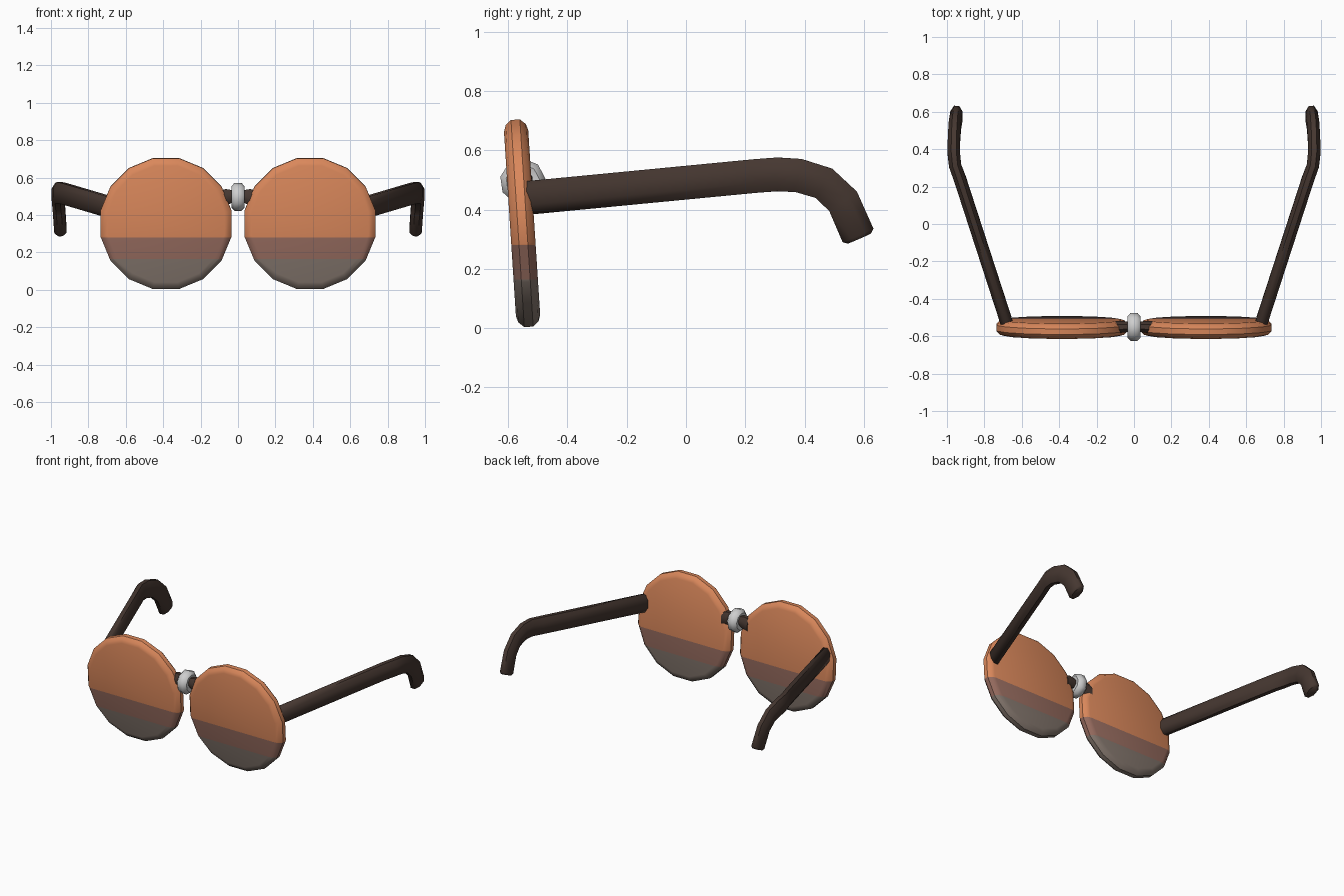
import bpy, bmesh, math
from mathutils import Vector, Matrix

if "Cube" in bpy.data.objects:
    bpy.data.objects.remove(bpy.data.objects["Cube"])


def material(name, rgb):
    m = bpy.data.materials.new(name)
    m.diffuse_color = (*rgb, 1)
    m.use_nodes = True
    m.node_tree.nodes["Principled BSDF"].inputs["Base Color"].default_value = m.diffuse_color
    return m


ORANGE = material("orange lens", (0.70, 0.245, 0.105))
MAUVE = material("mauve lens band", (0.31, 0.15, 0.115))
GREY = material("grey lens band", (0.225, 0.178, 0.150))
BROWN = material("dark brown", (0.060, 0.038, 0.030))
SILVER = material("silver", (0.62, 0.62, 0.62))


def finish(bm, name, mats, angle=40):
    bmesh.ops.recalc_face_normals(bm, faces=bm.faces)
    me = bpy.data.meshes.new(name)
    bm.to_mesh(me)
    bm.free()
    ob = bpy.data.objects.new(name, me)
    bpy.context.collection.objects.link(ob)
    for m in mats:
        me.materials.append(m)
    bpy.ops.object.select_all(action='DESELECT')
    ob.select_set(True)
    bpy.context.view_layer.objects.active = ob
    bpy.ops.object.shade_smooth_by_angle(angle=math.radians(angle))
    return ob


def loft(bm, rings):
    """Join point rings with quads and cap both ends."""
    rows = [[bm.verts.new(p) for p in r] for r in rings]
    n = len(rows[0])
    for a, b in zip(rows, rows[1:]):
        for i in range(n):
            j = (i + 1) % n
            bm.faces.new((a[i], a[j], b[j], b[i]))
    bm.faces.new(rows[0])
    bm.faces.new(rows[-1])


def circle(n, offset=0.5):
    return [(math.cos((i + offset) * math.tau / n),
             math.sin((i + offset) * math.tau / n)) for i in range(n)]


def sweep(bm, path, half_w, half_h, n=8):
    """Sweep an oval section, rounded at both ends, along a path."""
    pts = [Vector(p) for p in path]
    rings = []
    for i, p in enumerate(pts):
        first, last = i == 0, i == len(pts) - 1
        t = Vector()
        if not first:
            t += (p - pts[i - 1]).normalized()
        if not last:
            t += (pts[i + 1] - p).normalized()
        t.normalize()
        up = Vector((1, 0, 0)).cross(t).normalized()
        side = t.cross(up)

        def ring(c, k):
            return [c + side * a * half_w * k + up * b * half_h * k
                    for a, b in circle(n)]
        if first:
            rings.append(ring(p - t * 0.012, 0.85))
        rings.append(ring(p, 1.06))
        if last:
            rings.append(ring(p + t * 0.012, 0.8))
    loft(bm, rings)


# Lens: rounded-edge disc, tilted forward, cut into colour bands by height
LENS = [(0.318, -0.041), (0.340, -0.034), (0.357, -0.015),
        (0.357, 0.015), (0.340, 0.034), (0.318, 0.041)]
TEMPLE = [(0.68, -0.53, 0.440), (0.93, 0.24, 0.514), (0.956, 0.31, 0.519),
          (0.964, 0.38, 0.515), (0.962, 0.465, 0.489),
          (0.957, 0.53, 0.428), (0.949, 0.580, 0.314)]

for s, label in ((-1, "left"), (1, "right")):
    bm = bmesh.new()
    loft(bm, [[(r * c, y, r * d) for c, d in circle(16)] for r, y in LENS])
    bm.transform(Matrix.Translation((0.385 * s, -0.553, 0.354))
                 @ Matrix.Rotation(math.radians(3.7), 4, 'X'))
    for z in (0.28, 0.165):
        bmesh.ops.bisect_plane(bm, geom=bm.verts[:] + bm.edges[:] + bm.faces[:],
                               plane_co=(0, 0, z), plane_no=(0, 0, 1))
    for f in bm.faces:
        z = f.calc_center_median().z
        f.material_index = 0 if z > 0.28 else 1 if z > 0.165 else 2
    finish(bm, label + "_lens", (ORANGE, MAUVE, GREY))

    # Temple arm with ear hook
    bm = bmesh.new()
    sweep(bm, [(x * s, y, z) for x, y, z in TEMPLE], 0.034, 0.058)
    finish(bm, label + "_temple", (BROWN,), 50)

# Bridge bar, flaring towards the lenses
bm = bmesh.new()
loft(bm, [[(x, -0.55 + a * ry, zc + b * rz) for a, b in circle(8)]
          for x, ry, rz, zc in ((-0.1, 0.035, 0.055, 0.48), (-0.065, 0.034, 0.05, 0.492),
                                (-0.03, 0.03, 0.035, 0.5), (0.03, 0.03, 0.035, 0.5),
                                (0.065, 0.034, 0.05, 0.492), (0.1, 0.035, 0.055, 0.48))])
finish(bm, "bridge", (BROWN,))

# Silver ring around the bridge
bm = bmesh.new()
loft(bm, [[(x, -0.551 + r * a, 0.495 + r * b) for a, b in circle(9, 0.2)]
          for x, r in ((-0.032, 0.045), (-0.036, 0.057), (-0.018, 0.077),
                       (0.018, 0.077), (0.036, 0.057), (0.032, 0.045))])
finish(bm, "bridge_ring", (SILVER,), 50)
